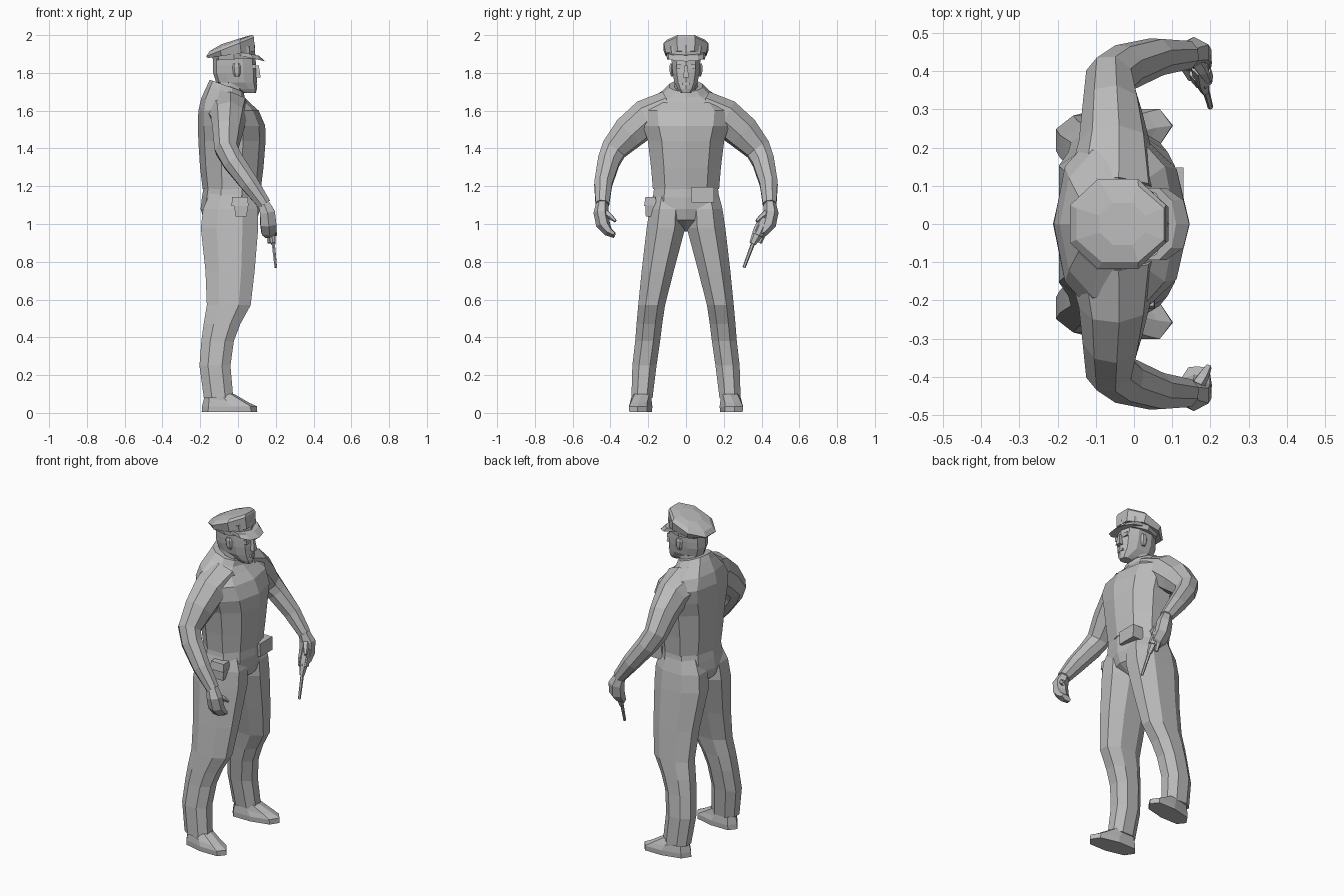
import bpy, bmesh, math
from mathutils import Vector

grey = bpy.data.materials.new("plain grey")
grey.diffuse_color = (0.5, 0.5, 0.5, 1)


def finish(name, bm):
    bmesh.ops.recalc_face_normals(bm, faces=bm.faces)
    me = bpy.data.meshes.new(name)
    bm.to_mesh(me)
    bm.free()
    me.materials.append(grey)
    ob = bpy.data.objects.new(name, me)
    bpy.context.collection.objects.link(ob)
    return ob


def skin(name, rings):
    """Join equal-sized point rings into a capped solid."""
    bm = bmesh.new()
    rows = [[bm.verts.new(p) for p in r] for r in rings]
    n = len(rows[0])
    for a, b in zip(rows, rows[1:]):
        for i in range(n):
            j = (i + 1) % n
            bm.faces.new((a[i], a[j], b[j], b[i]))
    bm.faces.new(rows[0])
    bm.faces.new(rows[-1])
    return finish(name, bm)


def stack(name, levels, n=8, e=0.85, turn=0.0, s=1):
    """Levels: z, centre x, radius x, centre y, radius y, [tilt in x, shear in y]."""
    fit = math.cos(2 * math.pi * turn / n) ** e
    rings = []
    for lv in levels:
        z, cx, rx, cy, ry, tilt, shear = (tuple(lv) + (0, 0))[:7]
        ring = []
        for i in range(n):
            a = 2 * math.pi * (i + turn) / n
            c, d = math.cos(a), math.sin(a)
            u = math.copysign(abs(c) ** e, c) * rx / fit
            v = math.copysign(abs(d) ** e, d) * ry / fit
            ring.append((cx + u, s * (cy + v + shear * u), z + tilt * u))
        rings.append(ring)
    return skin(name, rings)


def tube(name, path, n=8, s=1, turn=0.5):
    """Path: x, y, z, radius towards front, radius across."""
    pts = [Vector(p[:3]) for p in path]
    rings = []
    for k, p in enumerate(path):
        t = (pts[min(k + 1, len(pts) - 1)] - pts[max(k - 1, 0)]).normalized()
        u = Vector((1, 0, 0.3))
        u = (u - t * u.dot(t)).normalized()
        v = t.cross(u)
        ring = []
        for i in range(n):
            a = 2 * math.pi * (i + turn) / n
            q = pts[k] + (u * math.cos(a) * p[3] + v * math.sin(a) * p[4]) * 1.05
            ring.append((q.x, s * q.y, q.z))
        rings.append(ring)
    return skin(name, rings)


def wedge(name, x, y, z, top=(1, 1)):
    """Box given by ranges, with the top scaled in x and y."""
    cx, cy = sum(x) / 2, sum(y) / 2
    hx, hy = (x[1] - x[0]) / 2, (y[1] - y[0]) / 2
    return skin(name, [[(cx + a * hx * f, cy + b * hy * g, h)
                        for a, b in ((1, 1), (-1, 1), (-1, -1), (1, -1))]
                       for h, f, g in ((z[0], 1, 1), (z[1], *top))])


# Shirt with collar
stack("shirt", [
    (1.185, -.033, .154, 0, .184), (1.30, -.033, .168, 0, .194),
    (1.44, -.032, .178, 0, .212), (1.52, -.034, .178, 0, .24),
    (1.60, -.05, .16, 0, .25), (1.655, -.066, .128, 0, .2, -.1),
    (1.70, -.065, .1, 0, .125, -.3), (1.732, -.06, .09, 0, .092, -.35)], n=10, e=.95)

# Trousers: hips and two legs
stack("hips", [
    (.96, -.045, .06, 0, .05), (1.02, -.04, .14, 0, .16), (1.08, -.04, .158, 0, .19),
    (1.14, -.035, .156, 0, .183), (1.188, -.033, .15, 0, .177)], n=10)
LEG = [(1.17, -.036, .11, .085, .085), (1.08, -.04, .145, .098, .095),
       (.98, -.045, .152, .106, .102), (.75, -.042, .13, .15, .085),
       (.57, -.049, .116, .182, .071), (.47, -.085, .097, .194, .068),
       (.38, -.108, .086, .203, .066), (.25, -.122, .082, .22, .064),
       (.08, -.103, .078, .233, .056)]
SHOE = [(.005, -.045, .147, .24, .06, 0, .12), (.035, -.045, .145, .24, .062, 0, .12),
        (.065, -.06, .12, .238, .056, -.1, .12), (.10, -.1, .08, .233, .05)]

# Sleeves, elbows and forearms
ARM = [(-.058, .09, 1.60, .115, .10), (-.05, .21, 1.56, .09, .097),
       (-.056, .30, 1.485, .075, .09), (-.062, .382, 1.395, .062, .069),
       (-.025, .41, 1.33, .058, .06), (.06, .438, 1.215, .05, .049),
       (.14, .443, 1.105, .036, .037)]
HAND = [(.135, .443, 1.115, .03, .03), (.156, .45, 1.06, .044, .038),
        (.160, .44, 1.00, .046, .036), (.163, .412, .958, .043, .024),
        (.17, .38, .94, .03, .014)]
THUMB = [(.165, .425, 1.06, .018, .018), (.18, .40, 1.04, .016, .014),
         (.195, .373, 1.015, .009, .008)]

for s, side in ((1, "left"), (-1, "right")):
    stack(side + "_leg", LEG, turn=.5, e=.9, s=s)
    stack(side + "_shoe", SHOE, e=.75, s=s)
    tube(side + "_arm", ARM, s=s)
    tube(side + "_hand", HAND, n=6, s=s)
    tube(side + "_thumb", THUMB, n=5, s=s)
    # Ear
    stack(side + "_ear", [(1.78, -.006, .012, .072, .008), (1.80, -.006, .02, .076, .011),
                          (1.835, -.008, .022, .078, .011),
                          (1.85, -.008, .014, .076, .008)], n=6, s=s)
    # Brow over the eye socket
    wedge(side + "_brow", (.06, .094), sorted((s * .012, s * .05)), (1.822, 1.845))

# Neck and head
stack("neck", [(1.66, -.06, .07, 0, .07), (1.73, -.04, .07, 0, .062),
               (1.79, -.04, .07, 0, .06)])
stack("head", [(1.693, .06, .034, 0, .028), (1.715, .035, .065, 0, .045),
               (1.75, -.008, .108, 0, .064), (1.80, -.016, .116, 0, .074),
               (1.84, -.018, .114, 0, .078), (1.90, -.02, .11, 0, .08)], n=10, e=.8)
wedge("nose", (.08, .12), (-.016, .016), (1.775, 1.84), (.5, .4))
wedge("mouth", (.08, .102), (-.022, .022), (1.737, 1.75), (.95, .8))

# Peaked cap: band, flared crown and visor
stack("cap_band", [(1.872, -.02, .112, 0, .1, .04), (1.925, -.025, .115, 0, .11, .2)], e=.9)
stack("cap_crown", [(1.897, -.035, .125, 0, .108, .15), (1.938, -.042, .126, 0, .118, .4),
                    (1.958, -.036, .115, 0, .1, .38), (1.97, -.03, .06, 0, .055, .32)],
      turn=.5, e=1)
stack("cap_visor", [(1.882, .05, .095, 0, .098, -.22), (1.905, .04, .07, 0, .098, -.2)],
      n=10)

# Belt pouch, holster and its flap
wedge("belt_pouch", (.06, .13), (.03, .148), (1.115, 1.195), (.97, 1))
wedge("holster", (-.012, .045), (-.213, -.16), (1.04, 1.10), (1.35, 1.05))
wedge("holster_flap", (-.034, .055), (-.222, -.155), (1.095, 1.142), (.95, .8))

# Pistol held in the left hand, pointing down
tube("pistol_frame", [(.172, .418, 1.03, .022, .03), (.178, .385, .96, .022, .03),
                      (.186, .352, .895, .012, .017)], n=6)
tube("pistol_drum", [(.173, .40, .985, .028, .028), (.179, .38, .94, .028, .028)], n=8)
tube("pistol_barrel", [(.186, .358, .905, .009, .011), (.2, .307, .77, .007, .008)], n=6)
tube("pistol_grip", [(.17, .40, 1.0, .014, .022), (.15, .45, .985, .016, .024)], n=6)
tube("trigger_guard", [(.165, .405, .945, .014, .018), (.165, .388, .9, .01, .012)], n=6)
